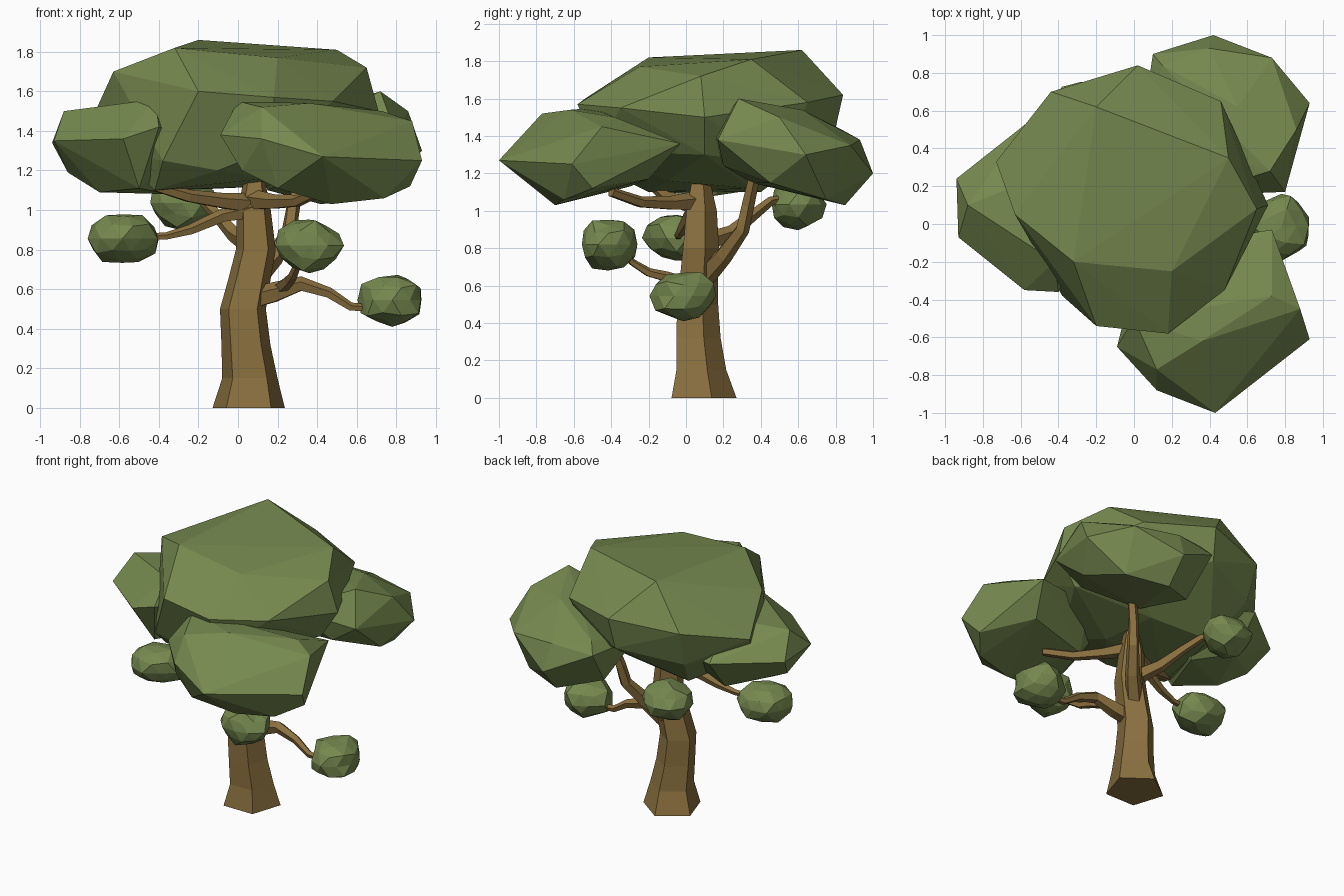
import bpy, bmesh, random
from math import cos, sin, tau
from mathutils import Vector

random.seed(4)


def material(name, color):
    m = bpy.data.materials.new(name)
    m.diffuse_color = color
    return m


BARK = material("bark", (0.26, 0.165, 0.05, 1))
LEAF = material("leaf", (0.18, 0.25, 0.078, 1))


def finish(bm, name, mat):
    bmesh.ops.recalc_face_normals(bm, faces=bm.faces)
    me = bpy.data.meshes.new(name)
    bm.to_mesh(me)
    bm.free()
    me.materials.append(mat)
    ob = bpy.data.objects.new(name, me)
    bpy.context.collection.objects.link(ob)
    return ob


def tube(name, path, flat=False, sides=5):
    """Tapered low-poly limb through (x, y, z, radius) points."""
    bm = bmesh.new()
    pts = [Vector(p[:3]) for p in path]
    rings = []
    for i, p in enumerate(pts):
        d = (pts[min(i + 1, len(pts) - 1)] - pts[max(i - 1, 0)]).normalized()
        ref = Vector((0, 0, 1))
        if flat:
            d, ref = Vector((0, 0, 1)), Vector((0, 1, 0))
        u = (ref - d * ref.dot(d)).normalized()
        v = d.cross(u)
        r = path[i][3]
        rings.append([bm.verts.new(p + r * (u * cos(tau * k / sides) + v * sin(tau * k / sides)))
                      for k in range(sides)])
    for a, b in zip(rings, rings[1:]):
        for k in range(sides):
            n = (k + 1) % sides
            bm.faces.new((a[k], a[n], b[n], b[k]))
    bm.faces.new(rings[0])
    bm.faces.new(rings[-1])
    return finish(bm, name, BARK)


def crown(name, points):
    """Large faceted foliage mass wrapped around a few corner points."""
    bm = bmesh.new()
    for p in points:
        bm.verts.new(p)
    res = bmesh.ops.convex_hull(bm, input=bm.verts)
    loose = [v for v in res["geom_interior"] if isinstance(v, bmesh.types.BMVert)]
    bmesh.ops.delete(bm, geom=loose, context='VERTS')
    return finish(bm, name, LEAF)


def tuft(name, centre, radii):
    """Small faceted ball of leaves."""
    bm = bmesh.new()
    bmesh.ops.create_icosphere(bm, subdivisions=2, radius=1)
    for v in bm.verts:
        k = random.uniform(0.9, 1.12)
        v.co = Vector([c + r * k * x for c, r, x in zip(centre, radii, v.co)])
    return finish(bm, name, LEAF)


# Trunk: five-sided, flared at the foot
tube("trunk", [(.054, .078, 0, .192), (.06, .068, .15, .147), (.04, .055, .32, .13),
               (.025, .05, .5, .122), (.06, .06, .66, .112), (.09, .07, .8, .106),
               (.08, .075, 1.0, .09), (.085, .075, 1.22, .04)], flat=True)

# Branches
tube("branch_low_right", [(.06, .04, .55, .06), (.18, .02, .58, .055), (.32, 0, .625, .04),
                          (.46, -.01, .58, .029), (.57, -.02, .51, .023), (.72, -.02, .5, .018)])
tube("branch_front", [(.22, .0, .61, .035), (.26, -.1, .645, .03), (.28, -.2, .67, .025),
                      (.3, -.28, .72, .02), (.34, -.38, .8, .018)])
tube("branch_left", [(.07, .05, 1.0, .05), (-.08, .02, .97, .036), (-.24, -.02, .9, .028),
                     (-.36, -.04, .868, .02), (-.5, -.05, .86, .018)])
tube("branch_back_left", [(.06, .1, .83, .055), (-.02, .24, .88, .042), (-.1, .35, .97, .032),
                          (-.18, .45, 1.05, .026), (-.27, .57, 1.07, .02)])
tube("branch_back_right", [(.08, .1, .65, .06), (.18, .2, .76, .05), (.26, .3, .9, .04),
                           (.28, .33, 1.03, .036), (.34, .38, 1.25, .03)])
tube("branch_upper_left", [(.07, .06, 1.03, .055), (-.08, -.02, 1.045, .042),
                           (-.25, -.1, 1.07, .034), (-.42, -.16, 1.12, .028)])
tube("branch_upper_right", [(.08, .05, 1.05, .055), (.18, -.08, 1.04, .04),
                            (.3, -.24, 1.045, .032), (.42, -.4, 1.1, .027)])

# Main foliage masses
crown("crown_top", [
    (-.73, .33, 1.48), (-.63, .05, 1.7), (-.2, -.54, 1.6), (.18, -.58, 1.57), (.48, -.35, 1.55),
    (.71, .1, 1.5), (.46, .65, 1.58), (.02, .84, 1.62), (-.44, .7, 1.58), (.65, .08, 1.72),
    (-.2, .62, 1.86), (-.32, -.2, 1.82), (.5, .35, 1.81), (.2, -.25, 1.77),
    (.0, .79, 1.4), (-.42, .62, 1.33), (-.66, .2, 1.3), (-.38, -.38, 1.25), (.2, -.48, 1.32),
    (.58, .1, 1.3), (.38, .5, 1.25), (-.3, .4, 1.1), (-.42, -.2, 1.1), (.15, -.1, 1.16),
    (.15, .35, 1.12), (-.1, -.4, 1.2)])
crown("crown_front_right", [
    (-.09, -.65, 1.38), (.12, -.88, 1.36), (.43, -1, 1.27), (.93, -.61, 1.25), (.88, -.45, 1.45),
    (.73, -.03, 1.36), (.3, -.1, 1.36), (0, -.3, 1.38), (0, -.5, 1.55), (.36, -.62, 1.54),
    (.12, -.77, 1.52), (.73, -.38, 1.5), (.02, -.72, 1.2), (.2, -.8, 1.11), (.47, -.7, 1.03),
    (.74, -.65, 1.06), (.87, -.5, 1.12), (.65, -.2, 1.17), (.2, -.3, 1.13)])
crown("crown_back_right", [
    (.1, .9, 1.36), (.42, 1, 1.2), (.73, .88, 1.35), (.93, .64, 1.3), (.8, .17, 1.38),
    (.3, .15, 1.4), (.04, .5, 1.35), (.72, .28, 1.6), (.86, .5, 1.5), (.55, .62, 1.54),
    (.4, .93, 1.38), (.15, .84, 1.43), (.42, .85, 1.03), (.7, .75, 1.06), (.8, .45, 1.15),
    (.6, .2, 1.24), (.25, .35, 1.15), (.15, .7, 1.1)])
crown("crown_left", [
    (-.94, .24, 1.34), (-.93, -.07, 1.35), (-.58, -.35, 1.36), (-.4, -.36, 1.42),
    (-.2, 0, 1.35), (-.2, .4, 1.3), (-.56, .54, 1.34), (-.88, .1, 1.5), (-.42, -.2, 1.56),
    (-.5, .25, 1.54), (-.86, .1, 1.19), (-.7, 0, 1.09), (-.5, -.22, 1.11), (-.35, .15, 1.08),
    (-.55, .35, 1.11)])

# Small tufts on the branch tips
for side, centre, radii in [
        ("left", (-.585, -.05, .855), (.178, .17, .128)),
        ("front", (.36, -.415, .82), (.168, .155, .135)),
        ("right", (.78, -.015, .545), (.165, .172, .137)),
        ("back", (-.28, .6, 1.035), (.16, .145, .128))]:
    tuft("tuft_" + side, centre, radii)
